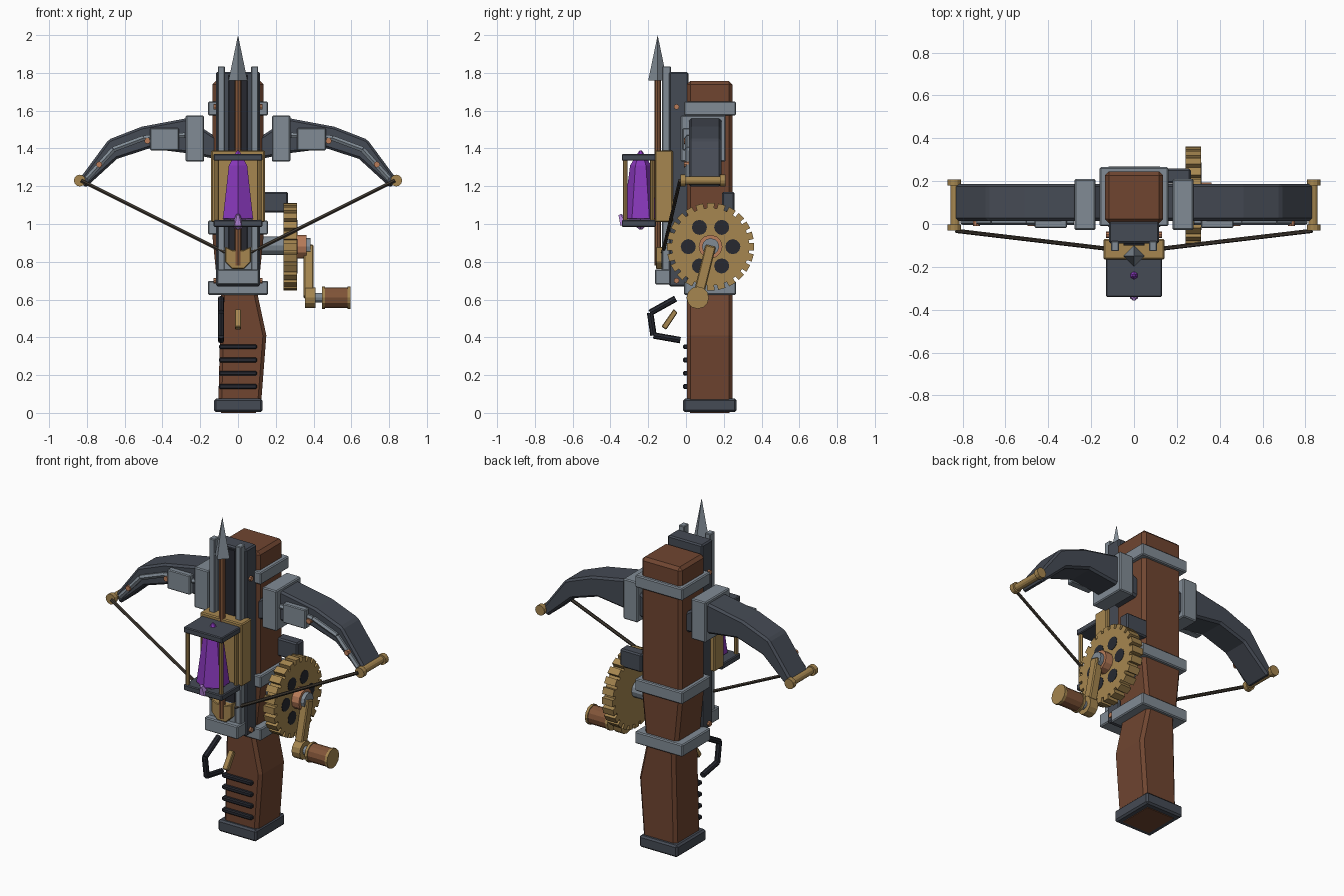
import bpy, bmesh
from math import sin, cos, pi, radians
from mathutils import Vector

if "Cube" in bpy.data.objects:
    bpy.data.objects.remove(bpy.data.objects["Cube"])

COL = {"wood": (.16, .06, .03), "wood_light": (.22, .09, .04), "dark": (.06, .07, .09),
       "black": (.02, .022, .03), "steel": (.22, .26, .3), "brass": (.38, .24, .08),
       "copper": (.48, .2, .1), "purple": (.25, .04, .5), "lilac": (.5, .25, .75),
       "cord": (.05, .04, .03)}
MATS = {}
for key, c in COL.items():
    MATS[key] = bpy.data.materials.new(key)
    MATS[key].diffuse_color = (*c, 1)


def finish(bm, name, mat, bevel=0):
    bmesh.ops.recalc_face_normals(bm, faces=bm.faces)
    me = bpy.data.meshes.new(name)
    bm.to_mesh(me)
    bm.free()
    ob = bpy.data.objects.new(name, me)
    bpy.context.collection.objects.link(ob)
    me.materials.append(MATS[mat])
    if bevel:
        m = ob.modifiers.new("bevel", "BEVEL")
        m.width, m.segments, m.limit_method = bevel, 1, "ANGLE"
    return ob


def box(name, mat, x, y, z, bevel=.006):
    bm = bmesh.new()
    bmesh.ops.create_cube(bm, size=1)
    for v in bm.verts:
        v.co = [(r[0] + r[1]) / 2 + c * (r[1] - r[0]) for r, c in zip((x, y, z), v.co)]
    return finish(bm, name, mat, bevel)


def prism(name, mat, pts, axis, lo, hi, bevel=0):
    """Extrude a 2D profile: axis 'y' takes (x, z) points, axis 'x' takes (y, z)."""
    bm = bmesh.new()
    put = (lambda a, b, d: (a, d, b)) if axis == "y" else (lambda a, b, d: (d, a, b))
    face = bm.faces.new([bm.verts.new(put(a, b, lo)) for a, b in pts])
    ext = bmesh.ops.extrude_face_region(bm, geom=[face])
    move = (0, hi - lo, 0) if axis == "y" else (hi - lo, 0, 0)
    bmesh.ops.translate(bm, vec=move, verts=[v for v in ext["geom"] if isinstance(v, bmesh.types.BMVert)])
    return finish(bm, name, mat, bevel)


def rod(name, mat, a, b, r, r2=None, n=12, roll=0, bevel=0):
    """Cylinder or cone from a to b."""
    a, b = Vector(a), Vector(b)
    bm = bmesh.new()
    bmesh.ops.create_cone(bm, cap_ends=True, segments=n, radius1=r,
                          radius2=r if r2 is None else r2, depth=(b - a).length)
    rot = Vector((0, 0, 1)).rotation_difference(b - a).to_matrix()
    for v in bm.verts:
        p = Vector((v.co.x * cos(roll) - v.co.y * sin(roll), v.co.x * sin(roll) + v.co.y * cos(roll), v.co.z))
        v.co = rot @ p + (a + b) / 2
    return finish(bm, name, mat, bevel)


# wooden stock with shaped handle
prism("stock", "wood", [(-.105, .02), (.12, .02), (.15, .41), (.105, .62), (.11, .68), (.135, .93),
      (.135, 1.757), (-.135, 1.757), (-.135, .93), (-.11, .68), (-.09, .62)], "y", .005, .245, .018)
box("butt_cap", "dark", (-.127, .13), (-.015, .268), (.004, .075), .01)
box("butt_inlay", "wood", (-.09, .095), (.02, .23), (0, .02), 0)
for z in (.625, .945, 1.575):
    box("stock_band", "steel", (-.16, .16), (-.01, .265), (z, z + .073))
for i in range(4):
    z = .14 + .07 * i
    box("grip_ridge", "black", (-.1, .1), (-.015, .02), (z - .013, z + .013))

# bolt track
box("track_bed", "dark", (-.117, .117), (-.09, .012), (.67, 1.805), .008)
box("track_groove", "black", (-.05, .05), (-.1, -.08), (.7, 1.79), .003)
for s in (-1, 1):
    x = sorted((s * .07, s * .107))
    box("track_rail", "steel", x, (-.127, -.08), (.69, 1.835), .004)
    for z in (.7, 1.62):
        rod("track_rivet", "copper", (s * .11, -.05, z), (s * .13, -.05, z), .015, n=8)
box("track_end_block", "steel", (-.112, .112), (-.165, -.08), (.68, .76))
box("latch_base", "steel", (-.075, .075), (-.13, -.08), (.75, .86), .004)
prism("latch", "brass", [(-.068, .88), (-.068, .8), (-.03, .762), (.03, .762), (.068, .8), (.068, .88),
      (.03, .862), (-.03, .862)], "y", -.16, -.11, .004)

# loaded bolt
rod("bolt_shaft", "wood_light", (0, -.15, .78), (0, -.15, 1.78), .018, n=8)
rod("bolt_head", "steel", (0, -.15, 1.76), (0, -.15, 2), .05, 0, n=4)

# lantern with crystal
box("lantern_back", "brass", (-.142, .142), (-.165, -.07), (1.01, 1.39))
for z in (.985, 1.335):
    box("lantern_plate", "dark", (-.13, .13), (-.34, -.16), (z, z + .035), .005)
for s in (-1, 1):
    for y in (-.322, -.178):
        rod("lantern_post", "brass", (s * .112, y, 1), (s * .112, y, 1.35), .012, n=8)
rod("crystal", "purple", (0, -.24, 1.03), (0, -.24, 1.31), .092, .056, n=6)
rod("crystal_peak", "purple", (0, -.24, 1.31), (0, -.24, 1.39), .056, .006, n=6)
rod("crystal_root", "lilac", (0, -.24, 1.03), (0, -.24, .97), .085, .008, n=6)
rod("small_crystal", "lilac", (0, -.325, 1.0), (0, -.35, 1.05), .03, .01, n=5)

# bow limbs, clamps, tips and string
for s in (-1, 1):
    sx = lambda a, b: sorted((s * a, s * b))
    prism("bow_limb", "dark", [(s * x, z) for x, z in
          [(.1, 1.45), (.27, 1.56), (.51, 1.515), (.685, 1.447), (.838, 1.24),
           (.81, 1.19), (.64, 1.345), (.47, 1.4), (.27, 1.375), (.1, 1.34)]], "y", .015, .187, .012)
    box("limb_clamp", "steel", sx(.18, .277), (-.028, .21), (1.33, 1.575))
    box("limb_plate", "steel", sx(.312, .465), (-.018, .03), (1.39, 1.507), .005)
    path = [(.28, 1.47), (.5, 1.455), (.66, 1.395), (.8, 1.24)]
    for a, b in zip(path, path[1:]):
        rod("limb_strip", "steel", (s * a[0], .012, a[1]), (s * b[0], .012, b[1]), .016, n=6)
    for x, z in ((.48, 1.44), (.735, 1.315)):
        rod("limb_rivet", "copper", (s * x, -.01, z), (s * x, .03, z), .016, n=8)
    rod("limb_tip_pin", "brass", (s * .835, -.03, 1.23), (s * .835, .205, 1.23), .022)
    for y in (-.03, .18):
        rod("limb_tip_cap", "brass", (s * .838, y, 1.23), (s * .838, y + .028, 1.23), .031)
    rod("bow_string", "cord", (s * .83, -.032, 1.23), (s * .06, -.123, .845), .01, n=6)

# winding gear: profile with square teeth
CY, CZ, TEETH = .13, .88, 24
pts = []
for i in range(TEETH):
    for f, r in ((-.36, .205), (-.33, .232), (.33, .232), (.36, .205)):
        t = (i + f) * 2 * pi / TEETH
        pts.append((CY + r * cos(t), CZ + r * sin(t)))
prism("winding_gear", "brass", pts, "x", .24, .313)
for i in range(6):
    t = i * pi / 3
    y, z = CY + .118 * cos(t), CZ + .118 * sin(t)
    rod("gear_hole", "black", (.3, y, z), (.315, y, z), .04)
rod("gear_axle", "steel", (.1, CY, CZ + .005), (.25, CY, CZ + .005), .05)
rod("gear_hub", "copper", (.3, CY, CZ), (.362, CY, CZ), .063)
rod("hub_cap", "steel", (.35, CY, CZ), (.385, CY, CZ), .045)

# crank arm and handle
HY, HZ = .062, .61
d = Vector((HY - CY, HZ - CZ)).normalized()
n = Vector((-d.y, d.x)) * .028
a, b = Vector((CY, CZ)) - d * .005, Vector((HY, HZ))
prism("crank_arm", "brass", [a + n, b + n, b - n, a - n], "x", .348, .4, .006)
rod("crank_end", "brass", (.355, HY, HZ), (.41, HY, HZ), .055)
rod("crank_pin", "steel", (.37, HY, HZ), (.46, HY, HZ), .026)
rod("crank_grip", "wood_light", (.45, HY, HZ), (.59, HY, HZ), .054)
for x in (.445, .58):
    rod("grip_ring", "brass", (x, HY, HZ), (x + .016, HY, HZ), .059)
box("gear_pawl", "dark", (.12, .265), (.19, .258), (1.06, 1.17), .008)

# trigger and guard
guard = [(-.055, .605), (-.19, .53), (-.172, .41), (-.03, .385)]
for a, b in zip(guard, guard[1:]):
    rod("trigger_guard", "black", (-.09, *a), (-.09, *b), .017, n=8)
prism("trigger", "brass", [(-.065, .55), (-.045, .53), (-.105, .44), (-.13, .457)], "x", -.017, .017, .004)

for m in bpy.data.materials:
    if m.users and not m.is_grease_pencil:
        m.use_nodes = True
        m.node_tree.nodes["Principled BSDF"].inputs["Base Color"].default_value = m.diffuse_color
